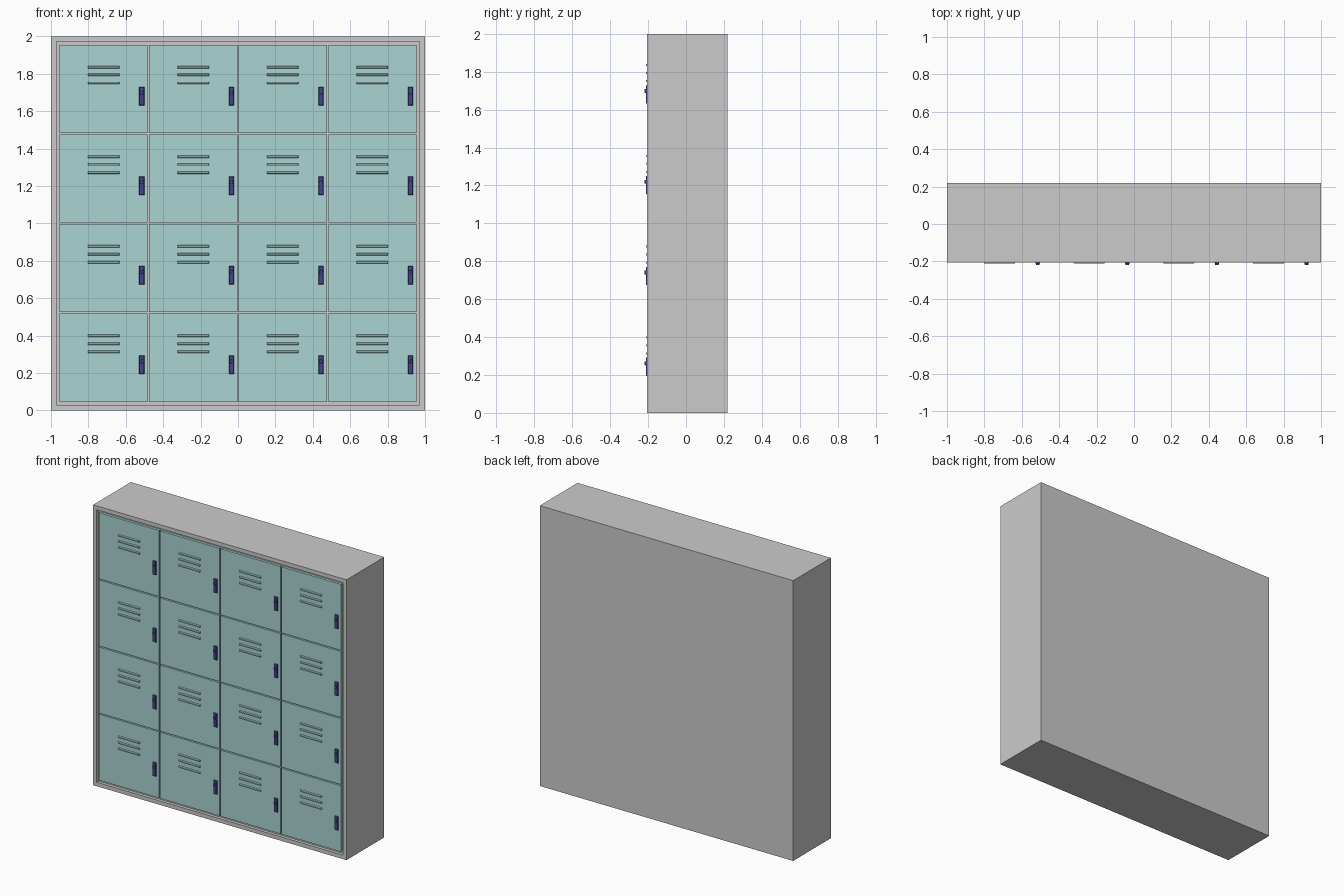
import bpy, bmesh, math
from mathutils import Matrix, Vector

if "Cube" in bpy.data.objects:
    bpy.data.objects.remove(bpy.data.objects["Cube"])

COLS = ROWS = 4
PITCH = 0.479
FRONT, BACK = -0.205, 0.22
DOOR_Y = -0.202


def material(name, rgb):
    m = bpy.data.materials.new(name)
    m.diffuse_color = (*rgb, 1)
    m.use_nodes = True
    m.node_tree.nodes["Principled BSDF"].inputs["Base Color"].default_value = m.diffuse_color
    return m


teal = material("teal_paint", (0.40, 0.655, 0.65))
navy = material("navy_plastic", (0.06, 0.06, 0.25))


def finish(name, bm, mat=None):
    bmesh.ops.recalc_face_normals(bm, faces=bm.faces)
    me = bpy.data.meshes.new(name)
    bm.to_mesh(me)
    bm.free()
    ob = bpy.data.objects.new(name, me)
    bpy.context.collection.objects.link(ob)
    if mat:
        me.materials.append(mat)
    return ob


def add_box(bm, x0, x1, y0, y1, z0, z1, taper=0.0):
    """Box; taper shrinks the front (y0) face on every side."""
    vs = bmesh.ops.create_cube(bm, size=1)["verts"]
    for v in vs:
        front = v.co.y < 0
        t = taper if front else 0.0
        v.co = Vector((x1 - t if v.co.x > 0 else x0 + t,
                       y0 if front else y1,
                       z1 - t if v.co.z > 0 else z0 + t))


# Cabinet body: box with a framed recess in its front
bm = bmesh.new()
add_box(bm, -1, 1, FRONT, BACK, 0, 2)
bm.normal_update()
face = min(bm.faces, key=lambda f: f.calc_center_median().y)
bmesh.ops.inset_region(bm, faces=[face], thickness=0.04)
rim = bmesh.ops.extrude_face_region(bm, geom=[face])
bmesh.ops.translate(bm, vec=(0, 0.022, 0),
                    verts=[v for v in rim["geom"] if isinstance(v, bmesh.types.BMVert)])
if face.is_valid:
    bmesh.ops.delete(bm, geom=[face], context='FACES_ONLY')
finish("cabinet_body", bm)

for r in range(ROWS):
    for c in range(COLS):
        tag = f"{r + 1}_{c + 1}"
        cx = (c - 1.5) * PITCH
        cz = 1 + (r - 1.5) * PITCH
        h = PITCH / 2 - 0.004

        # Door panel
        bm = bmesh.new()
        add_box(bm, cx - h, cx + h, DOOR_Y, DOOR_Y + 0.018, cz - h, cz + h)
        finish(f"door_{tag}", bm, teal)

        # Three raised vent slats
        bm = bmesh.new()
        for dz in (0.032, 0.075, 0.117):
            add_box(bm, cx - 0.085, cx + 0.085, -0.212, DOOR_Y + 0.002,
                    cz + dz - 0.007, cz + dz + 0.007, taper=0.003)
        finish(f"vents_{tag}", bm, teal)

        # Latch plate with a round lock button
        hx = cx + 0.204
        bm = bmesh.new()
        add_box(bm, hx - 0.014, hx + 0.014, -0.212, DOOR_Y + 0.002,
                cz - 0.088, cz + 0.012, taper=0.003)
        rot = Matrix.Translation((hx, -0.214, cz - 0.02)) @ Matrix.Rotation(math.pi / 2, 4, 'X')
        bmesh.ops.create_cone(bm, cap_ends=True, segments=12, radius1=0.011,
                              radius2=0.009, depth=0.012, matrix=rot)
        finish(f"latch_{tag}", bm, navy)
